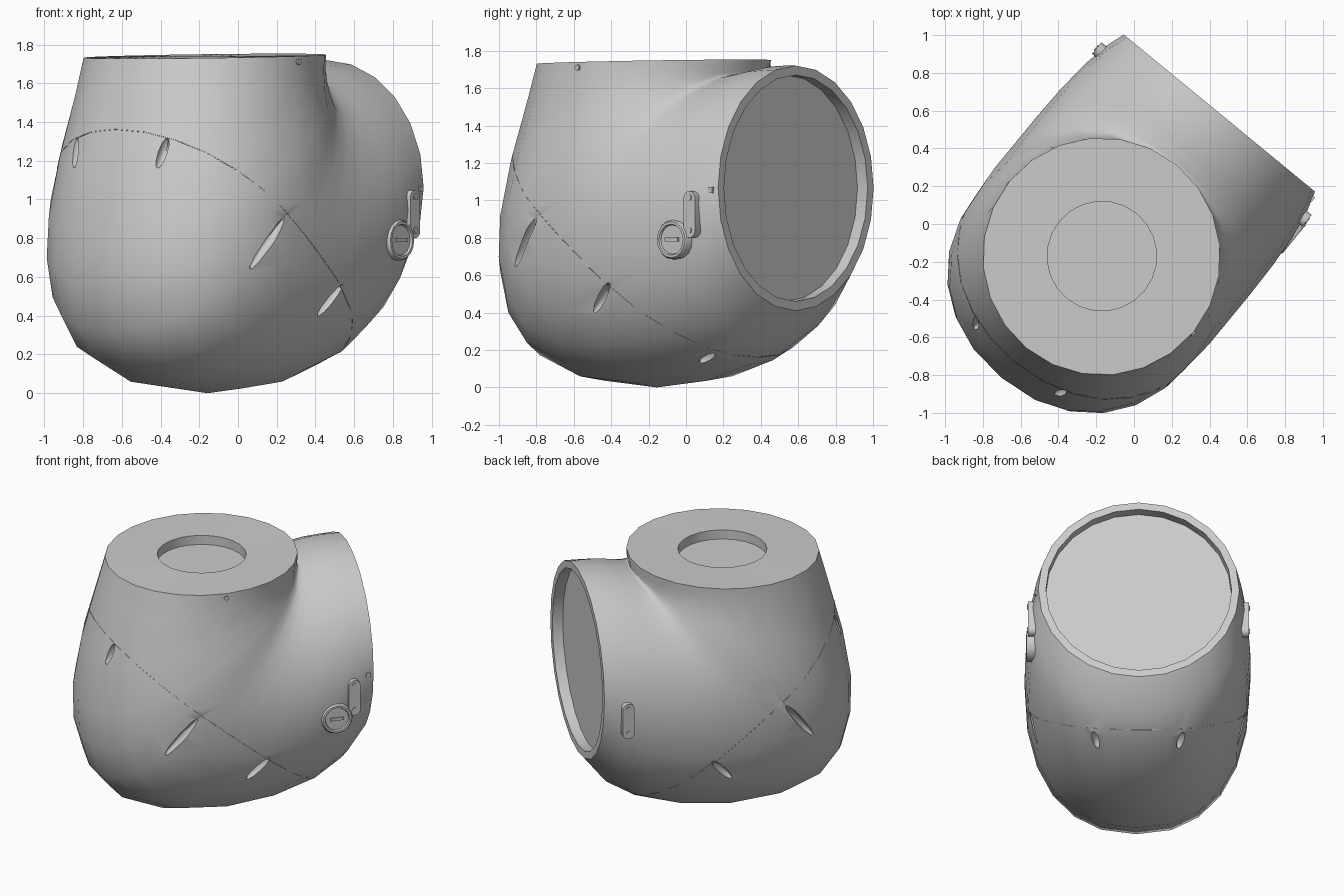
import bpy, bmesh, math
from mathutils import Vector, Matrix
from mathutils.bvhtree import BVHTree

cube = bpy.data.objects.get("Cube")
if cube:
    bpy.data.objects.remove(cube)

# Local frame: x runs toward the rear port, y is sideways, z is up
PLACE = Matrix.Translation((-0.17, -0.17, 0)) @ Matrix.Rotation(math.radians(50.6), 4, 'Z')

grey = bpy.data.materials.new("plain_grey")
grey.use_nodes = True
grey.diffuse_color = (0.6, 0.6, 0.6, 1)
grey.node_tree.nodes["Principled BSDF"].inputs["Base Color"].default_value = (0.6, 0.6, 0.6, 1)


def finish(name, bm, angle=35):
    bmesh.ops.recalc_face_normals(bm, faces=bm.faces)
    mesh = bpy.data.meshes.new(name)
    bm.to_mesh(mesh)
    bm.free()
    mesh.transform(PLACE)
    mesh.materials.append(grey)
    obj = bpy.data.objects.new(name, mesh)
    bpy.context.collection.objects.link(obj)
    smooth(obj, angle)
    return obj


def smooth(obj, angle):
    bpy.ops.object.select_all(action='DESELECT')
    obj.select_set(True)
    bpy.context.view_layer.objects.active = obj
    bpy.ops.object.shade_smooth_by_angle(angle=math.radians(angle))


def loft(rings):
    """Skin a list of point rings and close both ends."""
    bm = bmesh.new()
    loops = [[bm.verts.new(p) for p in ring] for ring in rings]
    n = len(loops[0])
    for a, b in zip(loops, loops[1:]):
        for i in range(n):
            j = (i + 1) % n
            bm.faces.new((a[i], a[j], b[j], b[i]))
    bm.faces.new(loops[0])
    bm.faces.new(loops[-1])
    return bm


def section(inner, outer, width, power=2.0, n=24):
    """Oval between an inner-bend point and an outer-bend point in the xz plane."""
    a, b = (Vector((p[0], 0, p[1])) for p in (inner, outer))
    mid, half = (a + b) / 2, (b - a) / 2
    pts = []
    for i in range(n):
        t = math.tau * i / n
        c, s = math.cos(t), math.sin(t)
        e = 2 / power if c > 0 else 1
        c, s = (math.copysign(abs(k) ** e, k) for k in (c, s))
        pts.append(mid + half * c + Vector((0, width * s, 0)))
    return pts


# Elbow body: inner point, outer point, half width
bend = [((0.625, 1.753), (-0.63, 1.727), 0.63),
        ((0.625, 1.72), (-0.69, 1.5), 0.635),
        ((0.62, 1.69), (-0.78, 1.15), 0.67),
        ((0.62, 1.685), (-0.835, 0.8), 0.705),
        ((0.62, 1.68), (-0.825, 0.55), 0.725),
        ((0.625, 1.68), (-0.76, 0.32), 0.73),
        ((0.63, 1.68), (-0.62, 0.15), 0.735),
        ((0.64, 1.685), (-0.34, 0.035), 0.735),
        ((0.67, 1.69), (0.02, 0.0), 0.735),
        ((0.72, 1.7), (0.36, 0.035), 0.73),
        ((0.8, 1.715), (0.65, 0.12), 0.715),
        ((0.9, 1.72), (0.84, 0.235), 0.69),
        ((0.98, 1.72), (0.98, 0.41), 0.655)]
rings = [section((0.29, z), (-0.29, z), 0.29) for z in (1.675, 1.74)]
for i, (a, b, w) in enumerate(bend):
    rings.append(section(a, b, w, 2 + 0.33 * math.sin(math.pi * i / (len(bend) - 1))))
rings += [section((x, 1.67), (x, 0.46), 0.605) for x in (0.98, 0.91)]
bm = loft(rings)
bmesh.ops.recalc_face_normals(bm, faces=bm.faces)
skin = BVHTree.FromBMesh(bm)

# Seam: the slanted plane's outline on the body, drawn as a fine bead
down = Vector((-0.64, 0, -0.77)).normalized()
across = Vector((-down.z, 0, down.x))
heart = Vector((-0.02, 0, 0.775))
side = Vector((0, 1, 0))


def surface(origin, direction):
    return skin.ray_cast(origin, direction.normalized())


body = finish("elbow_body", bm)
outline = []
for i in range(64):
    t = math.tau * i / 64
    outline.append(surface(heart, across * math.cos(t) + side * math.sin(t))[0])
curve = bpy.data.curves.new("seam_bead", 'CURVE')
curve.dimensions = '3D'
curve.bevel_depth = 0.002
curve.bevel_resolution = 0
spline = curve.splines.new('POLY')
spline.points.add(len(outline) - 1)
for p, q in zip(spline.points, outline):
    p.co = (*(PLACE @ q), 1)
spline.use_cyclic_u = True
curve.materials.append(grey)
bpy.context.collection.objects.link(bpy.data.objects.new("seam_bead", curve))

# Slots: tapered cuts running down from the seam, mirrored sideways
cut = bmesh.new()
for x, y, z, length in ((-0.7, 0.29, 1.24, 0.17), (-0.31, 0.66, 0.78, 0.37),
                        (0.2, 0.7, 0.47, 0.23), (0.6, 0.28, 0.15, 0.14)):
    for s in (1, -1):
        p = Vector((x, y * s, z))
        hit, normal, _, _ = surface(heart, p - heart)
        run = (down - normal * down.dot(normal)).normalized()
        frame = Matrix((run, normal.cross(run), normal)).transposed().to_4x4()
        scale = Matrix.Diagonal((length / 2, 0.025, 0.04, 1))
        bmesh.ops.create_icosphere(cut, subdivisions=2, radius=1,
                                   matrix=Matrix.Translation(hit) @ frame @ scale)
cutter = finish("slot_cutter", cut)
cutter.hide_render = True
mod = body.modifiers.new("slots", 'BOOLEAN')
mod.operation = 'DIFFERENCE'
mod.object = cutter
mod.solver = 'EXACT'
smooth(body, 35)
bpy.ops.object.modifier_apply(modifier=mod.name)
bpy.data.objects.remove(cutter)
smooth(body, 35)


def disc(x, z, steps, n=16):
    """Turned part on a sideways axis; steps are (radius, y) pairs."""
    return loft([[(x + r * math.cos(math.tau * i / n), y, z + r * math.sin(math.tau * i / n))
                  for i in range(n)] for r, y in steps])


def box(center, size):
    b = bmesh.new()
    bmesh.ops.create_cube(b, size=1, matrix=Matrix.Translation(center) @ Matrix.Diagonal((*size, 1)))
    return b


# Side straps with rounded ends and two pins
for s, label in ((1, "left"), (-1, "right")):
    ends = []
    for i in range(16):
        t = math.tau * (i + 0.5) / 16
        ends.append((0.834 + 0.04 * math.cos(t), 0.925 + 0.04 * math.sin(t) + math.copysign(0.085, math.sin(t))))
    finish(label + "_strap", loft([[(x, s * y, z) for x, z in ends] for y in (0.62, 0.72)]))
    for k, z in (("upper", 1.015), ("lower", 0.84)):
        finish(label + "_strap_pin_" + k, disc(0.834, z, [(0.018, s * 0.7), (0.018, s * 0.726)], 6))

# Round latch with a dished face and a grip bar
finish("latch_disc", disc(0.715, 0.79, [(0.105, -0.6), (0.105, -0.718), (0.097, -0.73),
                                        (0.083, -0.73), (0.078, -0.718)]))
finish("latch_grip", box((0.715, -0.712, 0.79), (0.09, 0.03, 0.02)))

# Small lug by the rear port and a peg under the top rim
finish("port_lug", box((0.94, -0.655, 1.055), (0.03, 0.04, 0.03)))
finish("rim_peg", disc(-0.01, 1.71, [(0.016, -0.6), (0.016, -0.64)], 8))
